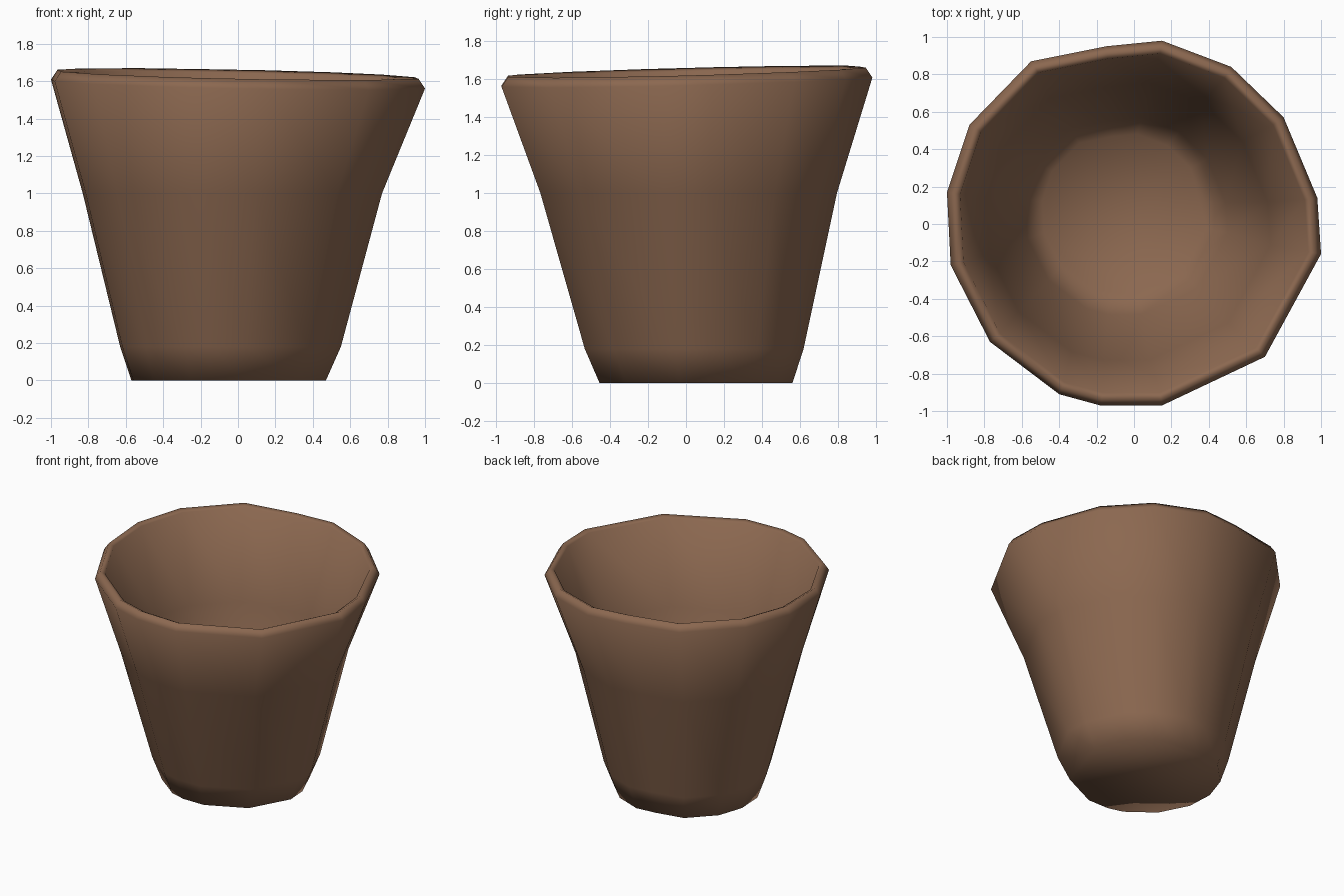
import bpy, bmesh

if "Cube" in bpy.data.objects:
    bpy.data.objects.remove(bpy.data.objects["Cube"])

clay = bpy.data.materials.new("brown_clay")
clay.diffuse_color = (0.26, 0.138, 0.08, 1)
clay.use_nodes = True
clay.node_tree.nodes["Principled BSDF"].inputs["Base Color"].default_value = clay.diffuse_color

# irregular plan outline of the lip, seen from above
OUTLINE = [(0.15, 0.98), (0.52, 0.84), (0.80, 0.57), (0.98, 0.14), (1.0, -0.16),
           (0.70, -0.71), (0.15, -0.97), (-0.18, -0.97), (-0.40, -0.91), (-0.77, -0.63),
           (-0.98, -0.22), (-1.0, 0.17), (-0.88, 0.53), (-0.55, 0.87), (-0.15, 0.95)]

# rings from the base up the outside, over the lip and down the inside:
# centre x, centre y, radius, height, lip tilt
RINGS = [(-0.05, 0.05, 0.52, 0.0, 0), (-0.04, 0.04, 0.59, 0.18, 0),
         (-0.03, 0.01, 0.80, 1.0, 0), (0, 0, 1.0, 1.585, 1),
         (0, 0, 0.965, 1.637, 1), (0, 0, 0.93, 1.62, 1),
         (-0.03, 0.01, 0.76, 1.0, 0), (-0.04, 0.04, 0.54, 0.20, 0),
         (-0.05, 0.05, 0.44, 0.08, 0)]


def finish(bm, name):
    me = bpy.data.meshes.new(name)
    for f in bm.faces:
        f.smooth = True
    bm.to_mesh(me)
    bm.free()
    me.materials.append(clay)
    ob = bpy.data.objects.new(name, me)
    bpy.context.collection.objects.link(ob)
    return ob


# pot body
bm = bmesh.new()
loops = []
for cx, cy, r, z, tilt in RINGS:
    loops.append([bm.verts.new((cx + x * r, cy + y * r, z + tilt * (0.025 * y - 0.02 * x)))
                  for x, y in OUTLINE])
n = len(OUTLINE)
for a, b in zip(loops, loops[1:]):
    for i in range(n):
        j = (i + 1) % n
        bm.faces.new((a[i], a[j], b[j], b[i]))
bm.faces.new(loops[0])       # base
bm.faces.new(loops[-1])      # inside floor
bmesh.ops.recalc_face_normals(bm, faces=bm.faces)
finish(bm, "pot_body")

# small chipped sliver crossing the back right wall, facing inward
bm = bmesh.new()
chip = [bm.verts.new(p) for p in ((0.41, 0.74, 1.32), (0.50, 0.70, 1.32),
                                  (0.54, 0.61, 1.17), (0.46, 0.65, 1.09))]
f = bm.faces.new(chip)
f.normal_update()
if f.normal.x + f.normal.y > 0:
    f.normal_flip()
finish(bm, "wall_chip")
